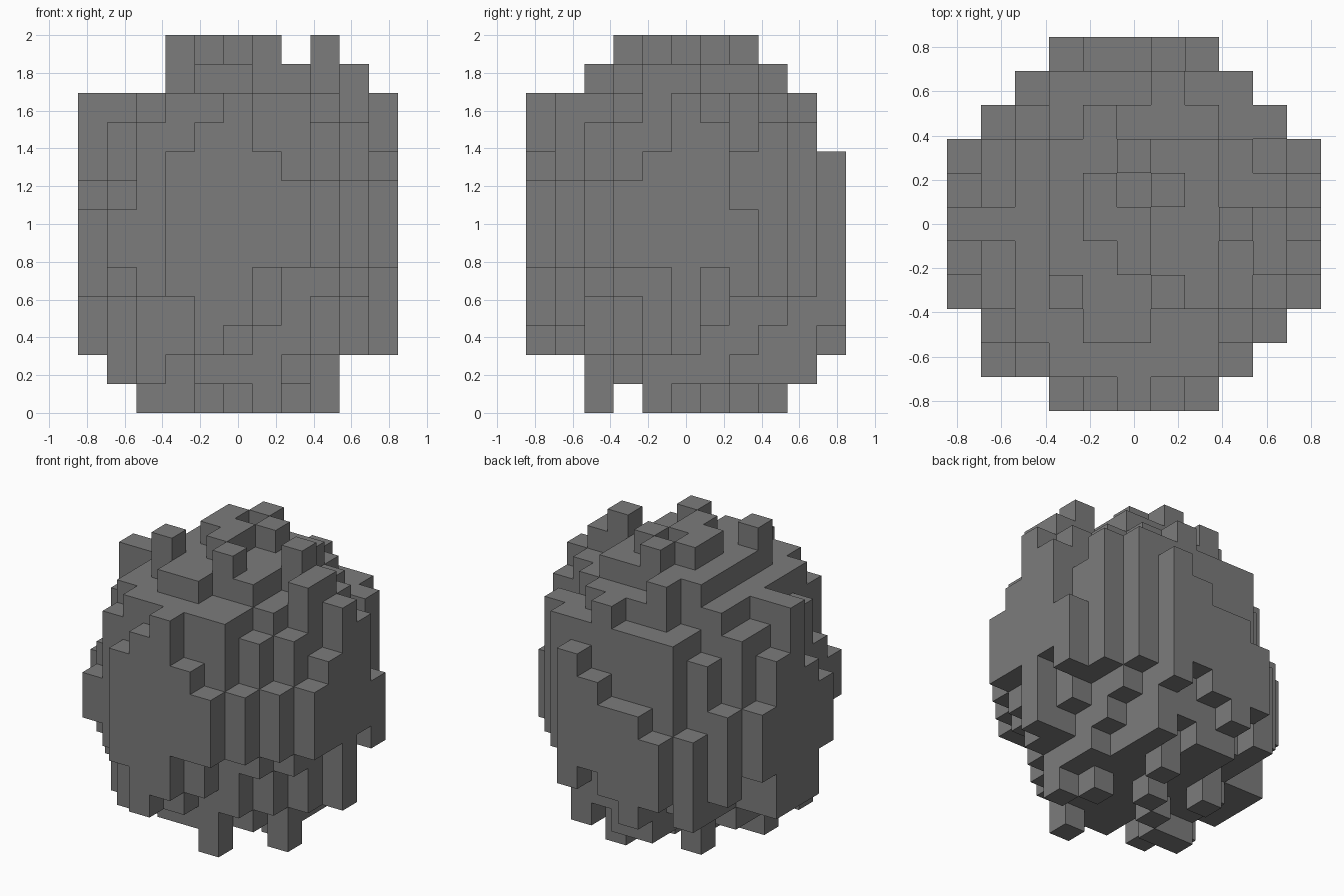
import bpy, bmesh, math
from mathutils import Vector

cube = bpy.data.objects.get("Cube")
if cube:
    bpy.data.objects.remove(cube, do_unlink=True)

CELL = 2 / 13          # edge of one block
N = 11                 # blocks across
MID = N // 2

stone = bpy.data.materials.new("dark_grey_stone")
stone.use_nodes = True
grey = (0.2, 0.2, 0.2, 1)
stone.diffuse_color = grey
stone.node_tree.nodes["Principled BSDF"].inputs["Base Color"].default_value = grey

# Rounded body: each column has a bottom and a top set by its distance from the axis
top, bottom = {}, {}
for i in range(N):
    for j in range(N):
        r = math.hypot(i - MID, j - MID)
        if r > 5.4:
            continue
        top[i, j] = 12 if r < 3 else 11 if r < 4.3 else 10
        bottom[i, j] = 1 if r < 3.3 else 2 if r < 4.3 else 4


def column(cell, low=None, high=None):
    if low is not None:
        bottom[cell] = low
    if high is not None:
        top[cell] = high


# Ragged panels on the four sides
panels = {
    "front": ([4, 2, 3, 5, 5], [9, 10, 11, 9, 8]),
    "back": ([3, 2, 3, 4, 3], [6, 7, 7, 8, 9]),
    "low_x": ([4, 2, 2, 2, 4], [7, 8, 11, 9, 7]),
    "high_x": ([5, 5, 2, 5, 4], [8, 9, 11, 10, 7]),
}
for side, (lows, highs) in panels.items():
    for n, (low, high) in enumerate(zip(lows, highs), start=3):
        cell = {"front": (n, 0), "back": (n, N - 1),
                "low_x": (0, n), "high_x": (N - 1, n)}[side]
        column(cell, low, high)

# Corner columns
column((1, 1), 5, 7)
column((1, 2), high=8)
column((8, 1), 5, 8)
column((8, 2), 4, 10)
column((9, 2), 5, 8)
column((9, 7), 4, 9)
column((1, 8), 3, 7)
column((2, 9), 2, 6)
column((2, 8), high=9)

# Undercuts
column((7, 1), low=5)
for cell in [(6, 1), (9, 6), (8, 8)]:
    column(cell, low=3)
column((3, 3), low=2)
for cell in [(1, 3), (2, 2), (7, 8), (7, 9), (4, 9), (5, 9)]:
    column(cell, low=1)

# Shoulders, ledges and bumps on the crown
for cell in [(1, 3), (1, 4), (1, 6), (3, 8), (3, 9), (4, 9), (5, 9), (8, 8)]:
    column(cell, high=10)
for cell in [(3, 1), (7, 1)]:
    column(cell, high=11)
for cell in [(4, 2), (5, 2), (9, 4), (9, 5), (4, 8)]:
    column(cell, high=12)
for cell in [(3, 3), (6, 3), (8, 5), (4, 5), (4, 6), (5, 5), (5, 4), (6, 6), (5, 7)]:
    column(cell, high=13)

# Feet under the base
for cell in [(6, 2), (8, 4), (2, 4), (3, 4), (3, 7), (4, 5), (5, 6), (6, 8),
             (7, 5)]:
    column(cell, low=0)

# Outer skin of the filled blocks
filled = {(i, j, k) for (i, j) in top for k in range(bottom[i, j], top[i, j])}
bm = bmesh.new()
corners = {}


def corner(p):
    key = tuple(round(c * 2) for c in p)
    if key not in corners:
        corners[key] = bm.verts.new((p - Vector((N / 2, N / 2, 0))) * CELL)
    return corners[key]


for block in filled:
    centre = Vector(block) + Vector((0.5, 0.5, 0.5))
    for axis in range(3):
        for sign in (-1, 1):
            step = Vector((0, 0, 0))
            step[axis] = sign
            if tuple(int(c) for c in Vector(block) + step) in filled:
                continue
            u, v = Vector((0, 0, 0)), Vector((0, 0, 0))
            u[(axis + 1) % 3] = 0.5
            v[(axis + 2) % 3] = 0.5 * sign
            c = centre + step / 2
            bm.faces.new([corner(p) for p in (c - u - v, c + u - v, c + u + v, c - u + v)])

bmesh.ops.dissolve_limit(bm, angle_limit=0.01, verts=bm.verts[:], edges=bm.edges[:])
mesh = bpy.data.meshes.new("block_boulder")
bm.to_mesh(mesh)
bm.free()
mesh.materials.append(stone)
boulder = bpy.data.objects.new("block_boulder", mesh)
bpy.context.collection.objects.link(boulder)
